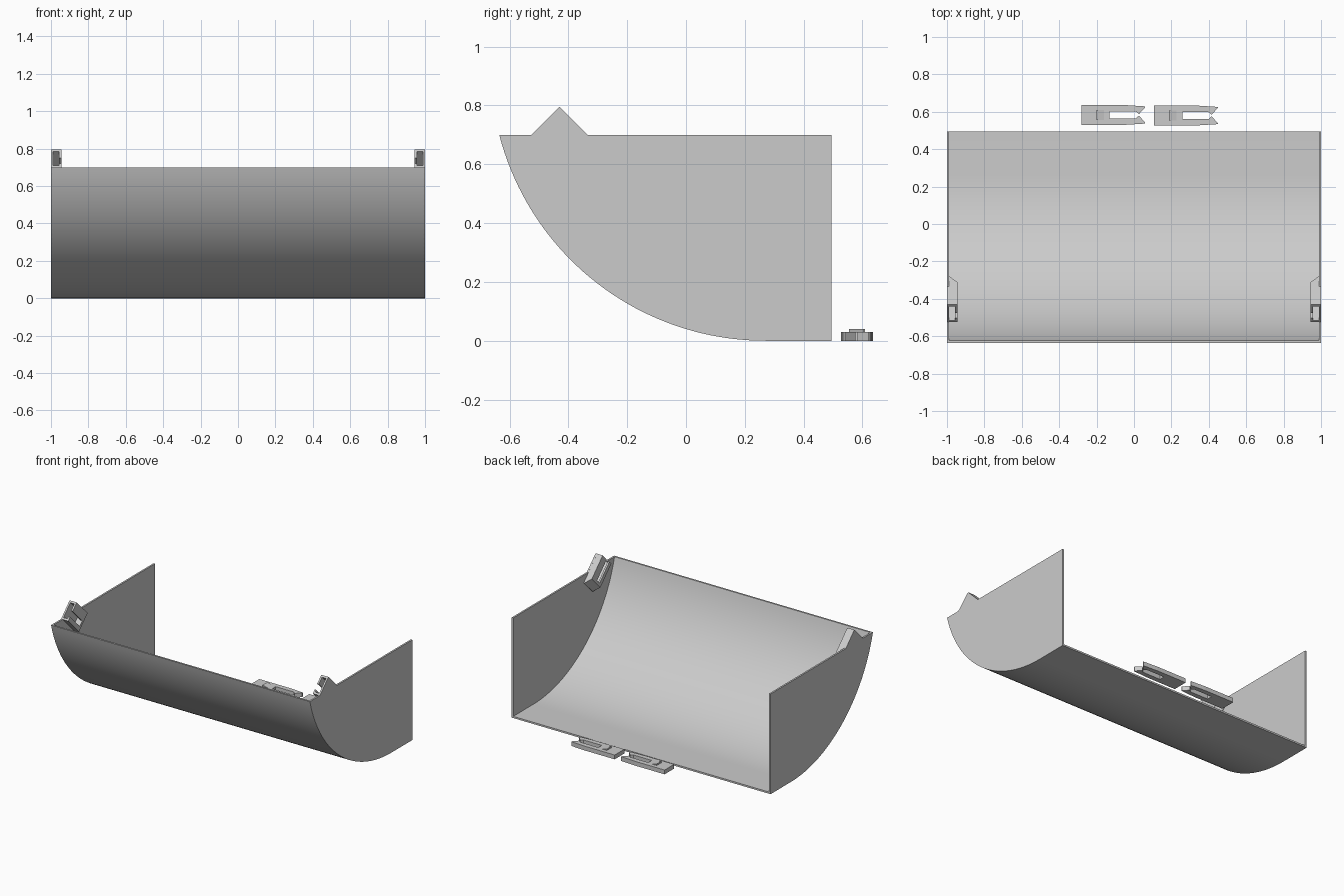
import bpy, bmesh, math

if "Cube" in bpy.data.objects:
    bpy.data.objects.remove(bpy.data.objects["Cube"])

grey = bpy.data.materials.new("plain grey")
grey.diffuse_color = (0.6, 0.6, 0.6, 1)
grey.use_nodes = True
grey.node_tree.nodes["Principled BSDF"].inputs["Base Color"].default_value = grey.diffuse_color


def build(name, prisms):
    """Each prism is (2D points, low, high, mapping to xyz)."""
    bm = bmesh.new()
    for pts, lo, hi, to_xyz in prisms:
        a = [bm.verts.new(to_xyz(p, q, lo)) for p, q in pts]
        b = [bm.verts.new(to_xyz(p, q, hi)) for p, q in pts]
        n = len(pts)
        bm.faces.new(a)
        bm.faces.new(b[::-1])
        for i in range(n):
            j = (i + 1) % n
            bm.faces.new((a[j], a[i], b[i], b[j]))
    bmesh.ops.recalc_face_normals(bm, faces=bm.faces)
    me = bpy.data.meshes.new(name)
    bm.to_mesh(me)
    bm.free()
    me.materials.append(grey)
    ob = bpy.data.objects.new(name, me)
    bpy.context.collection.objects.link(ob)
    return ob


# Curved profile: flat floor at the back, arc rising to the front rim
CY, R, TOP, BACK, T = 0.27, 0.935, 0.70, 0.495, 0.012


def arc(r, n=40):
    end = math.acos((R - TOP) / r)
    return [(CY - r * math.sin(end * i / n), R - r * math.cos(end * i / n))
            for i in range(n + 1)]


def along_x(y, z, x):
    return (x, y, z)


outer = [(BACK, 0)] + arc(R)
inner = [(BACK, T)] + arc(R - T)

# Curved tray
tray = build("curved_tray", [(outer + inner[::-1], -0.99, 0.99, along_x)])
bpy.context.view_layer.objects.active = tray
tray.select_set(True)
bpy.ops.object.shade_smooth_by_angle(angle=math.radians(30))
tray.select_set(False)

# End plates with a pointed tab on the top edge
plate = outer + [(-0.525, TOP), (-0.43, 0.795), (-0.335, TOP), (BACK, TOP)]
for s, side in ((-1, "left"), (1, "right")):
    build(side + "_end_plate", [(plate, s * 0.988, s * 1.0, along_x)])

# Tilted sockets inside the tabs: u climbs the tab's front slope, v goes down into it
K = math.sqrt(0.5)
U = 0.134
for s, side in ((-1, "left"), (1, "right")):
    def tilt(x, v, u, s=s):
        return (s * x, -0.525 + K * (u + v), TOP + K * (u - v))
    lip = [(0.99, 0), (0.945, 0), (0.945, 0.17), (0.985, 0.21), (0.99, 0.21)]
    floor = [(0.99, 0.15), (0.945, 0.15), (0.945, 0.17), (0.985, 0.21), (0.99, 0.21)]
    wall = [(0.945, 0), (0.957, 0), (0.957, 0.15), (0.945, 0.15)]
    build(side + "_socket", [
        (lip, 0, 0.014, tilt),
        (lip, U - 0.014, U, tilt),
        (floor, 0.014, U - 0.014, tilt),
        (wall, 0.014, 0.03, tilt),
        (wall, 0.07, U - 0.014, tilt),
    ])

# Loose forked clips lying behind the tray, each with a small ramp catch
half = [(-0.28, -0.053), (-0.05, -0.053), (0.06, -0.046), (0.06, -0.04),
        (0.026, -0.004), (0.01, -0.019), (-0.13, -0.019)]
fork = half + [(x, -y) for x, y in half[::-1]]
ramp = [(-0.2, 0.028), (-0.2, 0.04), (-0.16, 0.03), (-0.16, 0.028)]
for i, (dx, cy) in enumerate(((0, 0.583), (0.388, 0.58))):
    def flat(x, y, z, dx=dx, cy=cy):
        return (x + dx, y + cy, z)

    def across(x, z, y, dx=dx, cy=cy):
        return (x + dx, y + cy, z)
    build("forked_clip_%d" % (i + 1), [(fork, 0, 0.03, flat),
                                       (ramp, -0.026, 0.026, across)])
